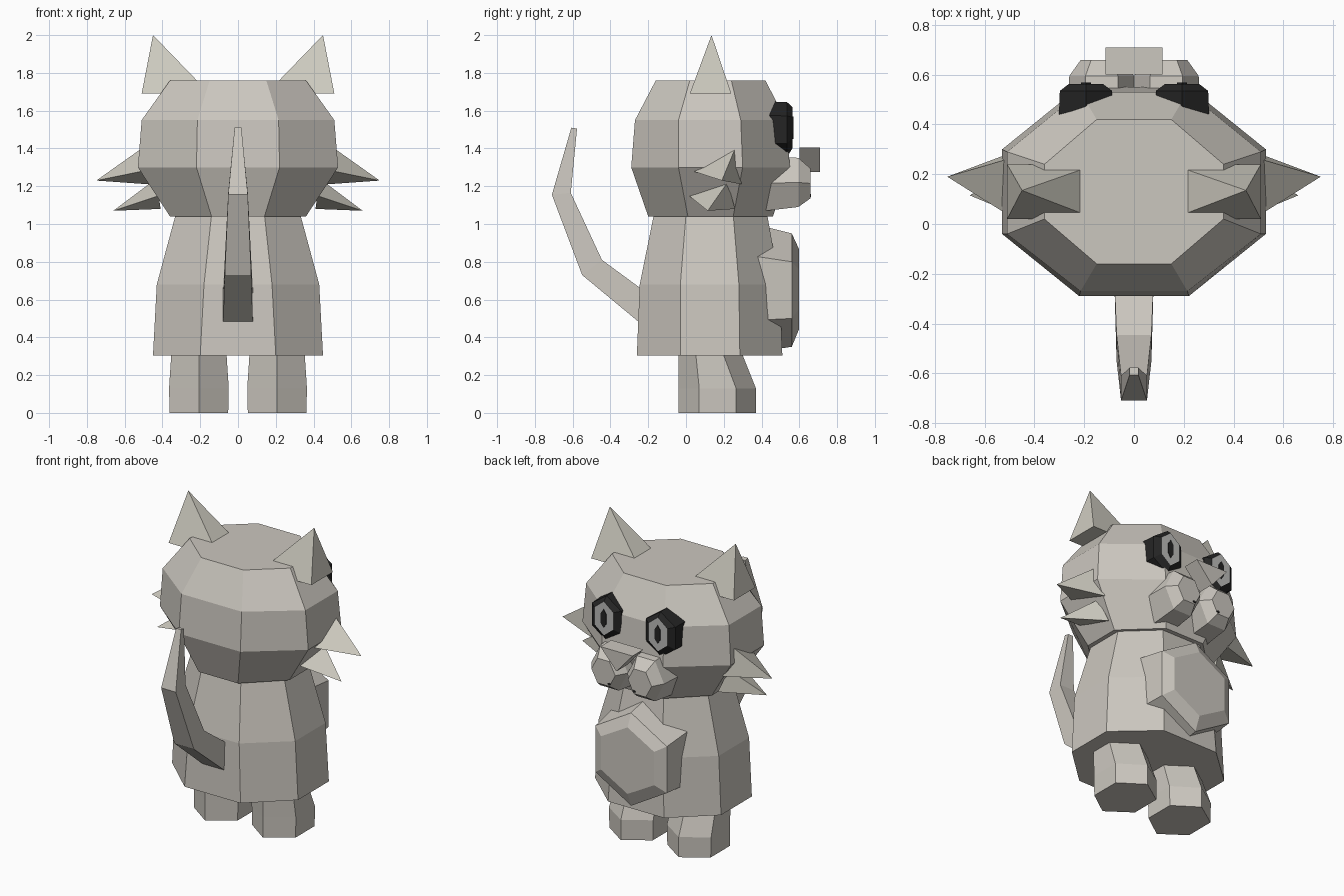
import bpy, bmesh, math

if "Cube" in bpy.data.objects:
    bpy.data.objects.remove(bpy.data.objects["Cube"])


def material(name, r, g, b):
    m = bpy.data.materials.new(name)
    m.diffuse_color = (r, g, b, 1)
    m.use_nodes = True
    m.node_tree.nodes["Principled BSDF"].inputs["Base Color"].default_value = m.diffuse_color
    return m


FUR = material("warm grey fur", .60, .57, .52)
TUFT = material("pale grey tips", .62, .60, .53)
BLACK = material("black", .018, .018, .018)
IRIS = material("iris grey", .50, .50, .49)


def loft(name, rings, mats):
    """Skin rings of equal point count and cap both ends."""
    bm = bmesh.new()
    loops = [[bm.verts.new(p) for p in r] for r in rings]
    n = len(loops[0])
    for a, b in zip(loops, loops[1:]):
        for i in range(n):
            j = (i + 1) % n
            bm.faces.new((a[i], a[j], b[j], b[i]))
    bm.faces.new(loops[0][::-1])
    bm.faces.new(loops[-1])
    return finish(name, bm, mats)


def spike(name, base, tip, mats):
    """Pyramid on a polygon base."""
    bm = bmesh.new()
    b = [bm.verts.new(p) for p in base]
    t = bm.verts.new(tip)
    bm.faces.new(b)
    for i in range(len(b)):
        bm.faces.new((b[i], b[(i + 1) % len(b)], t))
    return finish(name, bm, mats)


def finish(name, bm, mats):
    bmesh.ops.recalc_face_normals(bm, faces=bm.faces)
    me = bpy.data.meshes.new(name)
    bm.to_mesh(me)
    bm.free()
    for m in mats:
        me.materials.append(m)
    ob = bpy.data.objects.new(name, me)
    bpy.context.collection.objects.link(ob)
    return ob


def octagon(z, xo, xi, y0, y1, y2, y3):
    half = [(xi, y0), (xo, y1), (xo, y2), (xi, y3)]
    return [(x, y, z) for x, y in half] + [(-x, y, z) for x, y in half[::-1]]


def hexagon(cx, cz, y, rx, rz, upright=True):
    """Hexagon facing +y with half extents rx, rz."""
    k = math.cos(math.pi / 6)
    off, sx, sz = (math.pi / 6, rx / k, rz) if upright else (0, rx, rz / k)
    return [(cx + sx * math.cos(off + i * math.pi / 3), y,
             cz + sz * math.sin(off + i * math.pi / 3)) for i in range(6)]


# Head and body
loft("head", [octagon(1.04, .36, .14, -.20, .01, .25, .46),
              octagon(1.30, .53, .22, -.29, -.04, .30, .55),
              octagon(1.55, .51, .215, -.27, -.04, .29, .53),
              octagon(1.76, .36, .15, -.16, .02, .24, .42)], [FUR])
loft("body", [octagon(.305, .45, .20, -.26, -.03, .285, .51),
              octagon(.68, .43, .18, -.245, -.03, .28, .495),
              octagon(1.05, .33, .14, -.17, 0, .25, .43)], [FUR])

# Belly patch
loft("belly", [hexagon(0, .66, .36, .27, .34),
               hexagon(0, .65, .56, .255, .30),
               hexagon(0, .655, .597, .19, .215)], [FUR])

# Tail, as outer and inner edge points (y, z) with half width
tail = [(-.20, .44, -.20, .63, .08), (-.55, .73, -.445, .81, .07),
        (-.71, 1.155, -.61, 1.165, .052), (-.607, 1.51, -.577, 1.505, .018)]
loft("tail", [[(-w, y0, z0), (w, y0, z0), (w, y1, z1), (-w, y1, z1)]
              for y0, z0, y1, z1, w in tail], [FUR])

# Nose: triangular prism
loft("nose", [[(-.115, y, 1.405), (.115, y, 1.405), (0, y, 1.275)]
              for y in (.60, .71)], [FUR])

for s, side in ((-1, "left"), (1, "right")):
    # Leg with a foot that juts forward
    leg = []
    for z, w, ya, yb, yc in ((0, .155, .07, .265, .37), (.13, .158, .07, .265, .37),
                             (.33, .145, .05, .19, .29)):
        c = s * .207
        leg.append([(c, -.04, z), (c + w, ya, z), (c + w, yb, z),
                    (c, yc, z), (c - w, yb, z), (c - w, ya, z)])
    loft(side + "_leg", leg, [FUR])

    # Ear
    spike(side + "_ear", [(s * .51, .02, 1.69), (s * .15, .02, 1.69),
                          (s * .15, .24, 1.69), (s * .51, .24, 1.69)],
          (s * .45, .135, 2.0), [TUFT])

    # Cheek tufts
    spike(side + "_upper_tuft", [(s * .48, .02, 1.285), (s * .51, .26, 1.40),
                                 (s * .47, .295, 1.21)], (s * .75, .19, 1.23), [TUFT])
    spike(side + "_lower_tuft", [(s * .42, .015, 1.15), (s * .46, .22, 1.22),
                                 (s * .41, .26, 1.08)], (s * .66, .115, 1.07), [TUFT])

    # Muzzle half with a small dark spot
    x = s * .13
    loft(side + "_muzzle", [hexagon(x, 1.215, .38, .14, .15, False),
                            hexagon(x, 1.22, .595, .13, .13, False),
                            hexagon(x, 1.215, .658, .085, .08, False)], [FUR])
    loft(side + "_muzzle_spot", [hexagon(s * .09, 1.15, y, .01, .008)
                                 for y in (.655, .661)], [BLACK])

    # Eye: black rim, grey front face, slit pupil
    x = s * .193
    eye = loft(side + "_eye", [hexagon(x, 1.50, .40, .11, .15),
                               hexagon(x, 1.50, .535, .105, .145),
                               hexagon(x, 1.51, .563, .068, .11)], [BLACK, IRIS])
    for p in eye.data.polygons:
        if p.normal.y > .99:
            p.material_index = 1
    loft(side + "_pupil", [hexagon(x, 1.51, y, .02, .06) for y in (.560, .568)], [BLACK])
